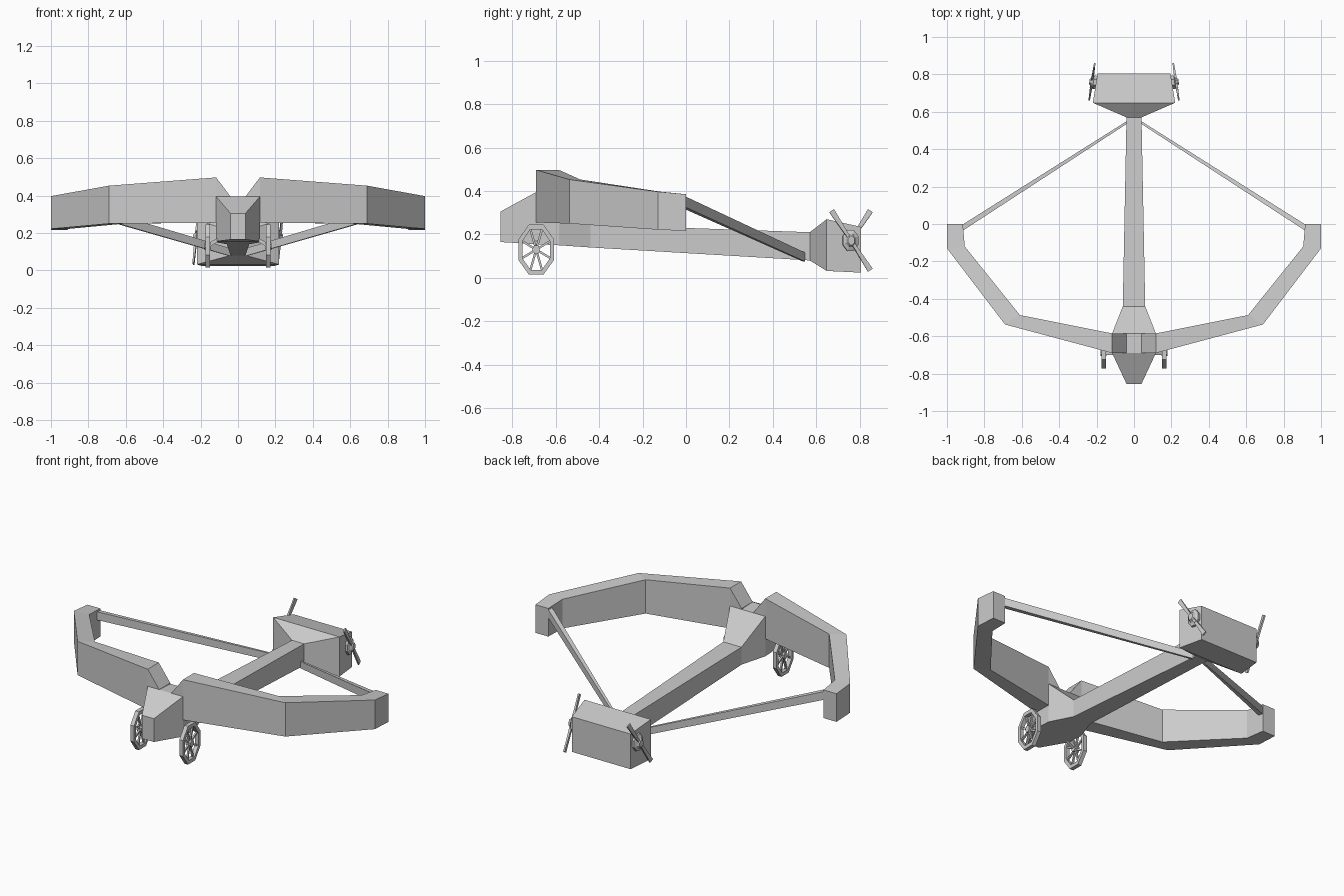
import bpy, bmesh, math
from mathutils import Vector, Matrix

if "Cube" in bpy.data.objects:
    bpy.data.objects.remove(bpy.data.objects["Cube"], do_unlink=True)

grey = bpy.data.materials.new("plain grey")
grey.use_nodes = True
grey.diffuse_color = (0.6, 0.6, 0.6, 1)
grey.node_tree.nodes["Principled BSDF"].inputs["Base Color"].default_value = (0.6, 0.6, 0.6, 1)


def add_loft(bm, sections, closed=False):
    """Skin a row of equal-sided sections; cap both ends unless closed."""
    rings = [[bm.verts.new(p) for p in s] for s in sections]
    n = len(rings[0])
    pairs = list(zip(rings, rings[1:]))
    if closed:
        pairs.append((rings[-1], rings[0]))
    else:
        bm.faces.new(rings[0])
        bm.faces.new(rings[-1])
    for a, b in pairs:
        for i in range(n):
            j = (i + 1) % n
            bm.faces.new((a[i], a[j], b[j], b[i]))


def add_bar(bm, p, q, size_p, size_q):
    """Tapered bar; sizes are (sideways, upward)."""
    p, q = Vector(p), Vector(q)
    d = (q - p).normalized()
    ref = Vector((0, 0, 1)) if abs(d.z) < 0.99 else Vector((0, 1, 0))
    side = d.cross(ref).normalized()
    up = side.cross(d)
    add_loft(bm, [[c + side * w * i / 2 + up * h * j / 2
                   for i, j in ((-1, -1), (1, -1), (1, 1), (-1, 1))]
                  for c, (w, h) in ((p, size_p), (q, size_q))])


def finish(name, bm, matrix=None):
    if matrix:
        bm.transform(matrix)
    bmesh.ops.recalc_face_normals(bm, faces=bm.faces[:])
    mesh = bpy.data.meshes.new(name)
    bm.to_mesh(mesh)
    bm.free()
    mesh.materials.append(grey)
    obj = bpy.data.objects.new(name, mesh)
    bpy.context.collection.objects.link(obj)
    return obj


def oval(x, ry, rz, n=8):
    """Ring of points around the x axis with flat top and sides."""
    k = 1 / math.cos(math.pi / n)
    return [Vector((x, ry * k * math.cos(a), rz * k * math.sin(a)))
            for a in (math.tau * (i + 0.5) / n for i in range(n))]


def body(name, stations):
    """Box body along y from (y, half width, bottom, top)."""
    bm = bmesh.new()
    add_loft(bm, [[(-w, y, b), (w, y, b), (w, y, t), (-w, y, t)] for y, w, b, t in stations])
    return finish(name, bm)


# Fuselage with nose, shoulder and long boom, then the tail box
body("fuselage", [(-0.855, 0.04, 0.165, 0.305), (-0.69, 0.117, 0.155, 0.395),
                  (-0.585, 0.117, 0.15, 0.39), (-0.44, 0.06, 0.14, 0.245),
                  (0.575, 0.04, 0.08, 0.21)])
body("tail_box", [(0.57, 0.04, 0.08, 0.21), (0.648, 0.22, 0.032, 0.27),
                  (0.805, 0.195, 0.024, 0.235)])

# Wing stations: front x, front y, rear x, rear y, bottom, top
WING = [(0.04, -0.69, 0.04, -0.585, 0.255, 0.395),
        (0.117, -0.69, 0.117, -0.585, 0.255, 0.497),
        (0.69, -0.537, 0.61, -0.487, 0.25, 0.453),
        (1.0, -0.13, 0.905, -0.12, 0.222, 0.397),
        (1.0, 0.0, 0.915, 0.0, 0.216, 0.385)]

for side, label in ((1, "left"), (-1, "right")):
    # Swept wing
    bm = bmesh.new()
    add_loft(bm, [[(side * xf, yf, b), (side * xr, yr, b), (side * xr, yr, t), (side * xf, yf, t)]
                  for xf, yf, xr, yr, b, t in WING])
    finish(label + "_wing", bm)

    # Brace from wing tip to the end of the boom
    bm = bmesh.new()
    add_bar(bm, (side * 0.925, -0.025, 0.355), (side * 0.035, 0.545, 0.095),
            (0.028, 0.048), (0.012, 0.04))
    finish(label + "_brace", bm)

    # Spoked wheel: rim, hub and spokes
    at = Matrix.Translation((side * 0.163, -0.69, 0.13))
    bm = bmesh.new()
    rim = zip(oval(-0.012, 0.082, 0.115), oval(0.012, 0.082, 0.115),
              oval(0.012, 0.064, 0.093), oval(-0.012, 0.064, 0.093))
    add_loft(bm, list(rim), closed=True)
    add_loft(bm, [oval(-0.016, 0.016, 0.02), oval(0.016, 0.016, 0.02)])
    for tip in oval(0, 0.066, 0.096):
        add_bar(bm, tip * 0.1, tip, (0.01, 0.01), (0.01, 0.01))
    finish(label + "_wheel", bm, at)

    # Wheel leg
    bm = bmesh.new()
    add_bar(bm, (side * 0.165, -0.69, 0.13), (side * 0.08, -0.69, 0.18),
            (0.02, 0.018), (0.02, 0.02))
    finish(label + "_wheel_leg", bm)

    # Side propeller: stepped hub and two flared blades
    at = Matrix.Translation((side * 0.205, 0.757, 0.172)) @ Matrix.Rotation(side * 0.15, 4, "Z")
    bm = bmesh.new()
    add_loft(bm, [oval(side * x, r * 0.75, r) for x, r in
                  ((-0.01, 0.048), (0.012, 0.048), (0.02, 0.03), (0.034, 0.02))])
    for end in (1, -1):
        direction = Vector((0, -side * 0.55, 0.835)) * end
        base = Vector((side * 0.02, 0, 0))
        add_bar(bm, base, base + direction * 0.164, (0.014, 0.012), (0.008, 0.026))
        add_bar(bm, base, base + direction * 0.05, (0.016, 0.018), (0.014, 0.014))
    finish(label + "_propeller", bm, at)
